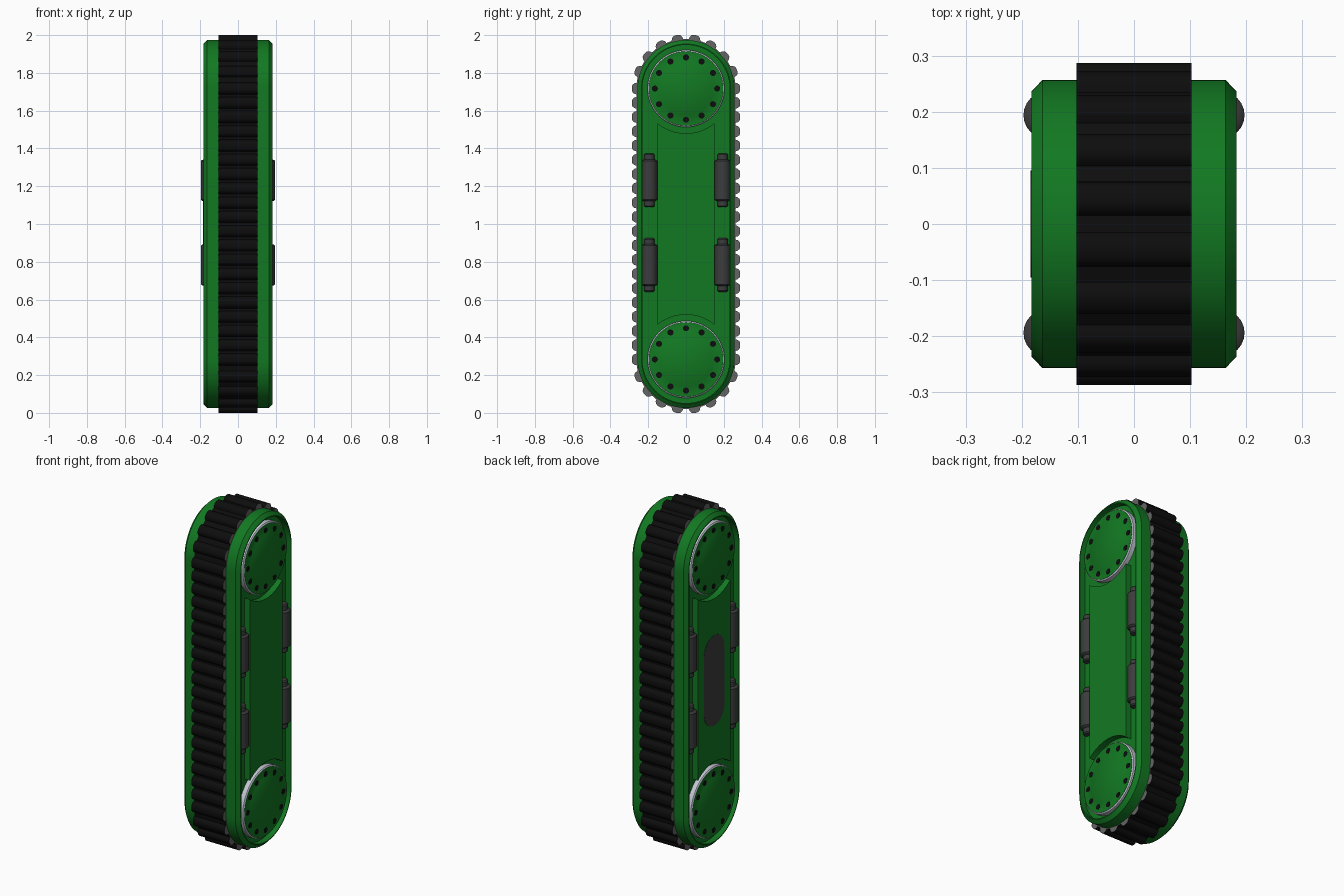
import bpy, bmesh
from math import sin, cos, pi, radians, sqrt

if "Cube" in bpy.data.objects:
    bpy.data.objects.remove(bpy.data.objects["Cube"])

ZL, ZH = 0.283, 1.717          # lower and upper wheel centres


def material(name, rgb):
    m = bpy.data.materials.new(name)
    m.diffuse_color = (*rgb, 1)
    m.use_nodes = True
    m.node_tree.nodes["Principled BSDF"].inputs["Base Color"].default_value = m.diffuse_color
    return m


GREEN = material("green_paint", (0.006, 0.19, 0.016))
BLACK = material("black_rubber", (0.004, 0.004, 0.004))
DARK = material("dark_metal", (0.045, 0.045, 0.045))
GREY = material("tread_side", (0.13, 0.13, 0.13))
SILVER = material("silver", (0.55, 0.57, 0.65))


def finish(bm, name, *mats):
    bmesh.ops.recalc_face_normals(bm, faces=bm.faces)
    me = bpy.data.meshes.new(name)
    bm.to_mesh(me)
    bm.free()
    for m in mats:
        me.materials.append(m)
    ob = bpy.data.objects.new(name, me)
    bpy.context.collection.objects.link(ob)
    return ob


def loft(name, rings, *mats):
    """Bridge (x, [(y, z), ...]) rings in order and cap both ends."""
    bm = bmesh.new()
    rows = [[bm.verts.new((x, y, z)) for y, z in pts] for x, pts in rings]
    n = len(rows[0])
    for a, b in zip(rows, rows[1:]):
        for i in range(n):
            j = (i + 1) % n
            bm.faces.new((a[i], a[j], b[j], b[i]))
    bm.faces.new(rows[0])
    bm.faces.new(rows[-1])
    return finish(bm, name, *mats)


def stadium(r, zl=ZL, zh=ZH, n=32):
    top = [(r * cos(pi * i / n), zh + r * sin(pi * i / n)) for i in range(n + 1)]
    low = [(-r * cos(pi * i / n), zl - r * sin(pi * i / n)) for i in range(n + 1)]
    return top + low


def circle(r, y, z, n=48):
    return [(y + r * cos(2 * pi * i / n), z + r * sin(2 * pi * i / n)) for i in range(n)]


def disc(name, profile, y, z, mat, n=48):
    return loft(name, [(x, circle(r, y, z, n)) for x, r in profile], mat)


def roller(name, x, y, z):
    """Vertical stepped cylinder."""
    prof = [(-.142, .022), (-.136, .028), (-.11, .028), (-.108, .036), (-.102, .042)]
    prof += [(-h, r) for h, r in reversed(prof)]
    bm = bmesh.new()
    n = 24
    rows = [[bm.verts.new((x + r * cos(2 * pi * i / n), y + r * sin(2 * pi * i / n), z + h))
             for i in range(n)] for h, r in prof]
    for a, b in zip(rows, rows[1:]):
        for i in range(n):
            j = (i + 1) % n
            bm.faces.new((a[i], a[j], b[j], b[i]))
    bm.faces.new(rows[0])
    bm.faces.new(rows[-1])
    finish(bm, name, DARK)


# Track belt: one scalloped outline of 56 rounded treads
step = (ZH - ZL) / 19
teeth = [(0, ZH, radians(20 * i)) for i in range(10)]
teeth += [(0, ZH - step * i, pi) for i in range(1, 19)]
teeth += [(0, ZL, pi + radians(20 * i)) for i in range(10)]
teeth += [(0, ZL + step * i, 0) for i in range(1, 19)]
tread = [(-.031, .004), (-.028, .016), (-.020, .026), (-.009, .030),
         (.009, .030), (.020, .026), (.028, .016), (.031, .004)]
outline = []
for cy, cz, a in teeth:
    for t, h in tread:
        r = 0.257 + h
        outline.append((cy + r * cos(a) - t * sin(a), cz + r * sin(a) + t * cos(a)))
belt = loft("track_belt", [(-.1025, outline), (.1025, outline)], BLACK, GREY)
for p in belt.data.polygons:
    p.material_index = int(abs(p.normal.x) > .9)

# Raised centre panel outline with concave ends around the hubs
a0 = math_a = pi / 2
R, W, N = 0.237, 0.15, 20
ys = [-W + 2 * W * i / N for i in range(N + 1)]
panel = [(y, ZL + sqrt(R * R - y * y)) for y in ys]
panel += [(y, ZH - sqrt(R * R - y * y)) for y in reversed(ys)]

for side, s in (("right", 1), ("left", -1)):
    # Side housing with chamfered rim and recessed floor
    loft(f"{side}_housing", [(s * x, stadium(r)) for x, r in (
        (.095, .257), (.163, .257), (.183, .236), (.183, .231), (.147, .231))], GREEN)
    loft(f"{side}_panel", [(s * .14, panel), (s * .183, panel)], GREEN)

    for level, z in (("lower", ZL), ("upper", ZH)):
        # Hub: silver edge, green cap, raised centre, bolts
        disc(f"{side}_{level}_hub_ring",
             [(s * .14, .204), (s * .174, .204), (s * .179, .197)], 0, z, SILVER, 64)
        disc(f"{side}_{level}_hub_cap",
             [(s * .17, .197), (s * .180, .197), (s * .180, .147),
              (s * .182, .144)], 0, z, GREEN, 64)
        for i in range(12):
            a = 2 * pi * i / 12
            disc(f"{side}_{level}_bolt_{i}", [(s * .175, .016), (s * .1815, .016)],
                 .165 * cos(a), z + .165 * sin(a), BLACK, 16)

    # Rollers in the side channels
    for z in (.783, 1.231):
        for y in (-.194, .194):
            roller(f"{side}_roller", s * .155, y, z)

# Dark oblong plate on the left panel only
oblong = stadium(.095, .83, 1.17, 16)
loft("left_cover_plate", [(-.175, oblong), (-.1845, oblong)], DARK)

bpy.ops.object.select_all(action='SELECT')
bpy.context.view_layer.objects.active = belt
bpy.ops.object.shade_smooth_by_angle(angle=radians(35))
